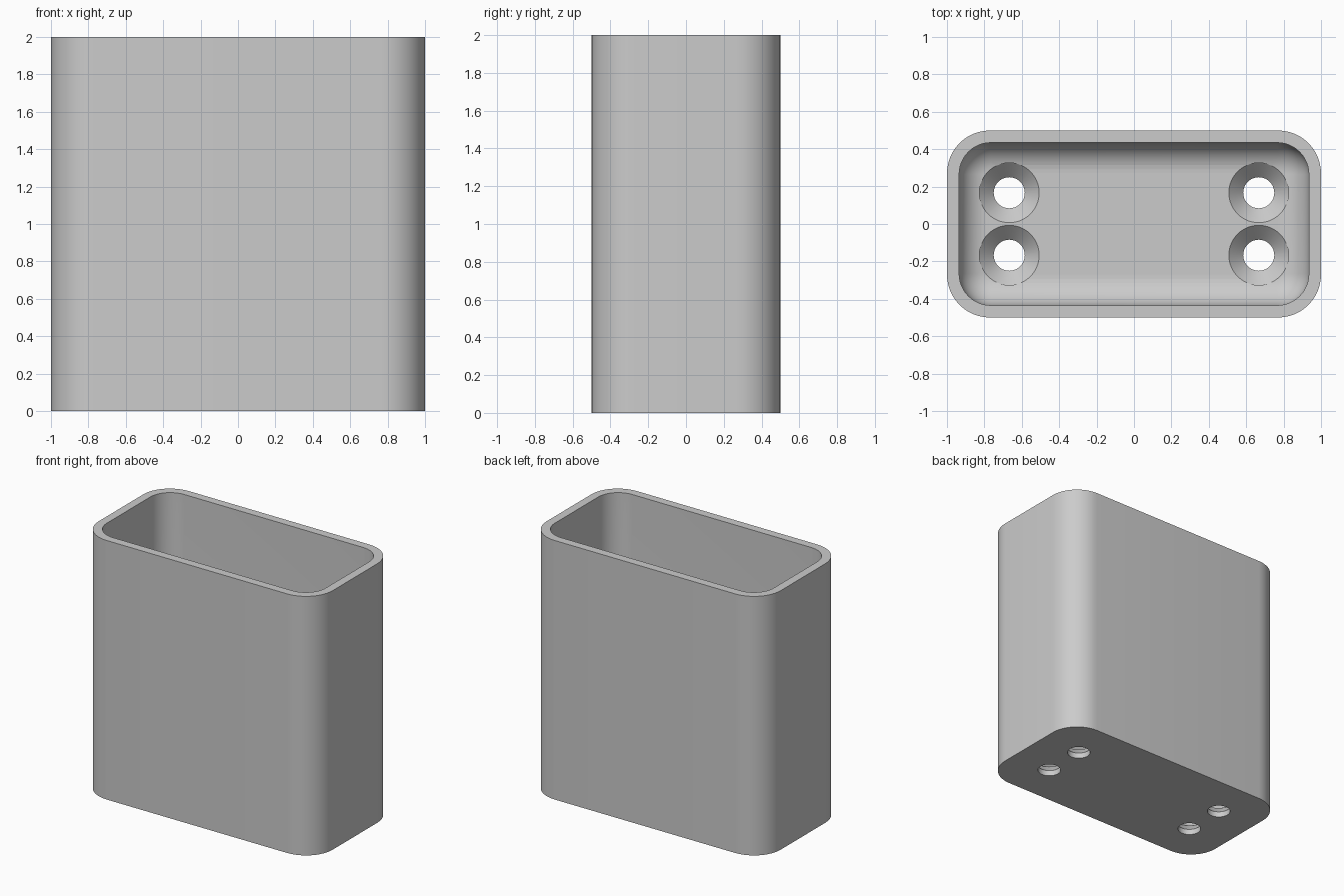
import bpy
import bmesh
from math import sin, cos, pi

cube = bpy.data.objects.get("Cube")
if cube:
    bpy.data.objects.remove(cube, do_unlink=True)

FLOOR, FILLET, CORNER_STEPS = 0.12, 0.16, 12

grey = bpy.data.materials.new("plain grey")
grey.use_nodes = True
grey.diffuse_color = (0.6, 0.6, 0.6, 1)
grey.node_tree.nodes["Principled BSDF"].inputs["Base Color"].default_value = (0.6, 0.6, 0.6, 1)


def rounded_rect(half_x, half_y, radius):
    """Outline points of a rounded rectangle, counter-clockwise."""
    points = []
    for quarter, (sx, sy) in enumerate([(1, 1), (-1, 1), (-1, -1), (1, -1)]):
        for step in range(CORNER_STEPS + 1):
            a = (quarter + step / CORNER_STEPS) * pi / 2
            points.append((sx * (half_x - radius) + radius * cos(a),
                           sy * (half_y - radius) + radius * sin(a)))
    return points


def circle(cx, cy, radius, count=64):
    return [(cx + radius * cos(2 * pi * i / count),
             cy + radius * sin(2 * pi * i / count)) for i in range(count)]


def skin(bm, sections):
    """Join (outline, height) sections into a closed solid."""
    rings = [[bm.verts.new((x, y, z)) for x, y in outline] for outline, z in sections]
    for low, high in zip(rings, rings[1:]):
        for i in range(len(low)):
            j = (i + 1) % len(low)
            bm.faces.new((low[i], low[j], high[j], high[i]))
    bm.faces.new(rings[0][::-1])
    bm.faces.new(rings[-1])


def make_object(name, bm):
    bmesh.ops.recalc_face_normals(bm, faces=bm.faces[:])
    mesh = bpy.data.meshes.new(name)
    bm.to_mesh(mesh)
    bm.free()
    mesh.materials.append(grey)
    obj = bpy.data.objects.new(name, mesh)
    bpy.context.collection.objects.link(obj)
    return obj


# Open box: outer wall, rim, inner wall and a filleted floor
outer = rounded_rect(1, 0.5, 0.23)
sections = [(outer, 0), (outer, 2), (rounded_rect(0.935, 0.435, 0.17), 2)]
for step in range(CORNER_STEPS + 1):
    a = step / CORNER_STEPS * pi / 2
    inset = FILLET * (1 - cos(a))
    sections.append((rounded_rect(0.935 - inset, 0.435 - inset, 0.17 - inset),
                     FLOOR + FILLET * (1 - sin(a))))
bm = bmesh.new()
skin(bm, sections)
box = make_object("open_box", bm)

# Four countersunk screw holes through the floor
bm = bmesh.new()
for x in (-0.667, 0.667):
    for y in (-0.167, 0.167):
        profile = [(0.083, -0.1), (0.083, 0.043), (0.16, FLOOR), (0.16, 0.5)]
        skin(bm, [(circle(x, y, r), z) for r, z in profile])
cutter = make_object("screw_hole_cutter", bm)
cutter.hide_render = True

cut = box.modifiers.new("screw holes", 'BOOLEAN')
cut.operation = 'DIFFERENCE'
cut.solver = 'EXACT'
cut.object = cutter
bpy.ops.object.select_all(action='DESELECT')
bpy.context.view_layer.objects.active = box
box.select_set(True)
bpy.ops.object.modifier_apply(modifier=cut.name)
bpy.data.objects.remove(cutter, do_unlink=True)
bpy.ops.object.shade_smooth_by_angle(angle=pi / 6)
